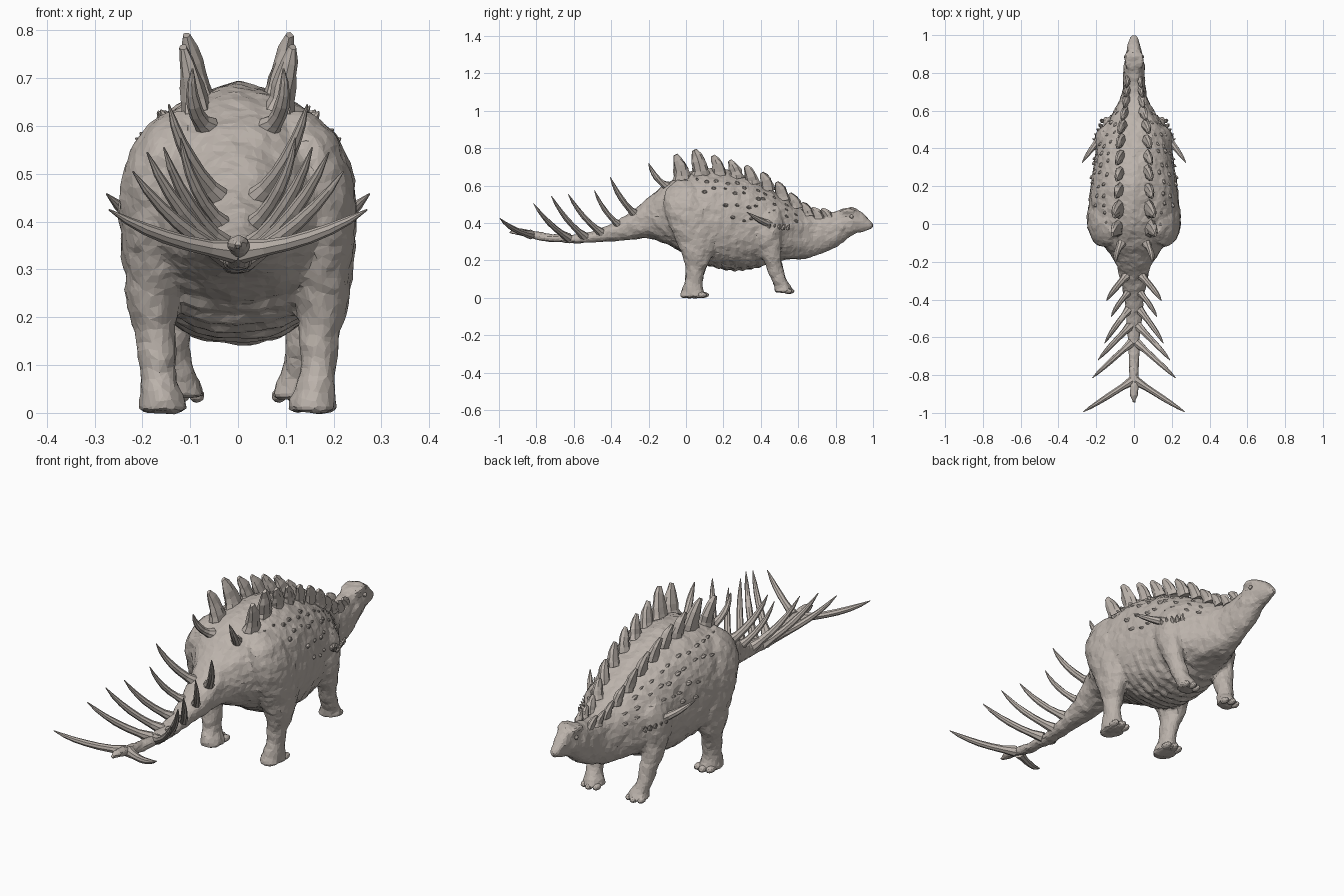
import bpy, bmesh, math, random
from mathutils import Vector

if "Cube" in bpy.data.objects:
    bpy.data.objects.remove(bpy.data.objects["Cube"])

random.seed(4)
Y = Vector((0, 1, 0))
HIDE = bpy.data.materials.new("hide")
HIDE.diffuse_color = (.5, .45, .41, 1)
HIDE.use_nodes = True
HIDE.node_tree.nodes["Principled BSDF"].inputs["Base Color"].default_value = HIDE.diffuse_color


def finish(name, bm):
    bmesh.ops.recalc_face_normals(bm, faces=bm.faces)
    me = bpy.data.meshes.new(name)
    bm.to_mesh(me)
    bm.free()
    me.materials.append(HIDE)
    ob = bpy.data.objects.new(name, me)
    bpy.context.collection.objects.link(ob)
    return ob


def resample(rows, steps):
    """Catmull-Rom through rows of numbers."""
    out = []
    for i in range(len(rows) - 1):
        a, b, c, d = (rows[max(i - 1, 0)], rows[i], rows[i + 1], rows[min(i + 2, len(rows) - 1)])
        for s in range(steps):
            t = s / steps
            out.append([0.5 * (2*q + (r-p)*t + (2*p-5*q+4*r-w)*t*t + (3*q-p-3*r+w)*t**3)
                        for p, q, r, w in zip(a, b, c, d)])
    return out + [list(rows[-1])]


def skin(bm, rings):
    """Skin closed rings of points and cap both ends."""
    vs = [[bm.verts.new(p) for p in r] for r in rings]
    n = len(vs[0])
    for a, b in zip(vs, vs[1:]):
        for i in range(n):
            bm.faces.new((a[i], a[(i+1) % n], b[(i+1) % n], b[i]))
    bm.faces.new(vs[0])
    bm.faces.new(vs[-1])


def horn(bm, base, mid, tip, rx, ry, profile, sides=8, rough=0):
    """Curved tapering spike; ry runs along the body, rx across it."""
    base, mid, tip = Vector(base), Vector(mid), Vector(tip)
    rings = []
    for k, f in enumerate(profile):
        t = k / (len(profile) - 1)
        p = base*(1-t)**2 + mid*2*t*(1-t) + tip*t*t
        d = ((mid-base)*(1-t) + (tip-mid)*t).normalized()
        u = d.cross(Y).normalized()
        v = u.cross(d)
        ring = []
        for i in range(sides):
            a, g = 2*math.pi*i/sides, f * (1 + random.uniform(-rough, rough))
            ring.append(p + u*math.cos(a)*rx*g + v*math.sin(a)*ry*g)
        rings.append(ring)
    skin(bm, rings)


def blob(bm, pos, size):
    r = bmesh.ops.create_icosphere(bm, subdivisions=2, radius=1)
    for v in r['verts']:
        v.co = Vector(a*b + c for a, b, c in zip(v.co, size, pos))


def spow(x, p):
    return math.copysign(abs(x)**p, x)


# Torso, neck, head and tail stations: y, top z, bottom z, half width
BODY = [(-.95, .357, .343, .008), (-.9, .37, .335, .02), (-.8, .355, .31, .024),
        (-.7, .34, .298, .028), (-.6, .338, .293, .034), (-.5, .355, .296, .042),
        (-.4, .395, .302, .052), (-.3, .455, .31, .07), (-.2, .535, .318, .1),
        (-.1, .615, .285, .17), (0, .66, .235, .22), (.1, .672, .18, .237),
        (.2, .67, .152, .23), (.3, .648, .148, .215), (.4, .608, .168, .197),
        (.5, .552, .2, .165), (.6, .487, .208, .105), (.66, .458, .212, .075),
        (.7, .447, .228, .063), (.78, .455, .26, .056), (.84, .478, .295, .05),
        (.89, .484, .338, .046), (.94, .458, .352, .034), (.98, .42, .362, .024),
        (1.0, .395, .375, .01)]
# Leg stations: z, x, y, half width, half length
HIND = [(.002, .157, .045, .052, .074), (.035, .16, .035, .045, .062), (.08, .166, .04, .038, .048),
        (.15, .17, .05, .042, .052), (.21, .178, .06, .05, .075), (.3, .176, .06, .063, .112),
        (.4, .178, .04, .07, .137), (.5, .168, .015, .073, .135), (.58, .14, 0, .066, .105),
        (.63, .11, 0, .04, .05)]
FORE = [(.03, .118, .525, .049, .05), (.06, .12, .517, .042, .045), (.1, .13, .495, .036, .042),
        (.18, .14, .468, .04, .047), (.25, .15, .45, .047, .058), (.33, .155, .432, .055, .078),
        (.42, .15, .43, .052, .09), (.49, .12, .43, .042, .06)]


def body_point(st, a):
    y, top, bot, w = st
    x = w * spow(math.cos(a), .88)
    z = (top+bot)/2 + (top-bot)/2 * spow(math.sin(a), .88)
    if math.sin(a) < -.3 and 0 < y < .48:
        z += .006 * math.sin(y * 2*math.pi / .045)      # belly folds
    if math.sin(a) > 0:                                 # low ridge along the back
        z += .022 * math.exp(-(x/.055)**2 - ((y-.17)/.15)**2)
    return Vector((x, y, z))


def station_at(y):
    return min(STATIONS, key=lambda s: abs(s[0] - y))


STATIONS = resample(BODY, 8)

# Body with limbs, fused into one skin
bm = bmesh.new()
N = 36
skin(bm, [[body_point(s, 2*math.pi*i/N) for i in range(N)] for s in STATIONS])
for sx in (-1, 1):
    for leg in (HIND, FORE):
        skin(bm, [[Vector((sx*(x + rx*math.cos(a)), y + ry*math.sin(a), z))
                   for a in (2*math.pi*i/20 for i in range(20))]
                  for z, x, y, rx, ry in resample(leg, 4)])
    blob(bm, (sx*.034, .87, .465), (.02, .045, .016))     # brow
    blob(bm, (sx*.036, .82, .385), (.022, .045, .045))    # cheek
body = finish("body", bm)
m = body.modifiers.new("fuse", 'REMESH')
m.mode = 'VOXEL'
m.voxel_size = .009
m = body.modifiers.new("relax", 'SMOOTH')
m.iterations = 4
tex = bpy.data.textures.new("hide", 'CLOUDS')
tex.noise_scale = .05
m = body.modifiers.new("hide", 'DISPLACE')
m.texture = tex
m.strength = .015
m = body.modifiers.new("facets", 'DECIMATE')
m.ratio = .22

# Toes
bm = bmesh.new()
for sx in (-1, 1):
    for k in (-1, 0, 1):
        blob(bm, (sx*.157 + k*.031, .094 - .012*abs(k), .016), (.018, .03, .016))
        blob(bm, (sx*.117 + k*.031, .556 - .012*abs(k), .036), (.016, .024, .015))
finish("toes", bm)

# Eyes
bm = bmesh.new()
for sx in (-1, 1):
    blob(bm, (sx*.045, .885, .435), (.008, .011, .01))
finish("eyes", bm)

# Tail and hip spikes: base x y z, tip x y z, radius
SPIKES = [(.01, -.83, .338, .27, -.995, .425, .017), (.015, -.63, .322, .22, -.815, .505, .017),
          (.02, -.54, .325, .19, -.72, .545, .017), (.025, -.45, .345, .155, -.63, .555, .017),
          (.03, -.36, .39, .12, -.49, .575, .015),
          (.035, -.27, .445, .145, -.405, .645, .018), (.065, -.1, .595, .095, -.2, .72, .018)]
bm = bmesh.new()
for sx in (-1, 1):
    for bx, by, bz, tx, ty, tz, r in SPIKES:
        horn(bm, (sx*bx, by, bz),
             (sx*((bx+tx)/2 + .025), (by+ty)/2 - .018, (bz+tz)/2 - .025),
             (sx*tx, ty, tz), r, r, (1.5, 1, .9, .85, .7, .5, .1), 8, .06)
finish("tail_spikes", bm)

# Shoulder spikes with a cluster of small studs
bm = bmesh.new()
for sx in (-1, 1):
    horn(bm, (sx*.18, .45, .395), (sx*.225, .4, .405), (sx*.275, .325, .458),
         .018, .018, (1.5, 1, .85, .6, .1))
    for k in range(5):
        y = .44 + .026*k
        horn(bm, (sx*(.19 - .006*k), y, .37), (sx*(.2 - .006*k), y+.004, .38),
             (sx*(.222 - .012*k), y+.012, .395), .012, .012, (1, .8, .15), 6)
finish("shoulder_spikes", bm)

# Paired back plates: y, tip z, half spread at base
PLATES = [(-.03, .765, .085), (.07, .79, .078), (.17, .76, .075), (.26, .735, .073),
          (.345, .705, .072), (.43, .668, .068), (.51, .618, .06), (.58, .558, .048),
          (.645, .507, .038), (.7, .48, .033), (.75, .475, .03)]
bm = bmesh.new()
for sx in (-1, 1):
    for y, tz, bx in PLATES:
        st = station_at(y)
        a = math.acos(min(1, bx/st[3])**(1/.88))
        bz = body_point(st, a).z - .01
        h = tz - bz
        horn(bm, (sx*bx, y+.01, bz), (sx*(bx + .1*h), y+.008, bz + h*.5),
             (sx*(bx + .22*h), y-.026, tz),
             .008 + .11*h, .014 + .17*h, (1.35, 1.15, 1.05, .95, .7, .35), 8, .16)
finish("back_plates", bm)

# Small scutes scattered in rows along the flanks
bm = bmesh.new()
for sx in (-1, 1):
    for a0, start, count in ((52, .0, 11), (36, .1, 10), (20, .22, 8), (4, .26, 4)):
        for k in range(count):
            y = start + k*.054 + random.uniform(-.012, .012)
            st = station_at(y)
            a = math.radians(a0 + random.uniform(-4, 4))
            p = body_point(st, a)
            n = Vector((math.cos(a)/st[3], 0, math.sin(a)*2/(st[1]-st[2]))).normalized()
            r = random.uniform(.007, .013)
            b, t = p - n*.008, p + n*.012 - Y*.008
            b.x, t.x = b.x*sx, t.x*sx
            horn(bm, b, (b+t)/2, t, r, r*1.3, (1, .8, .2), 6)
finish("flank_scutes", bm)
